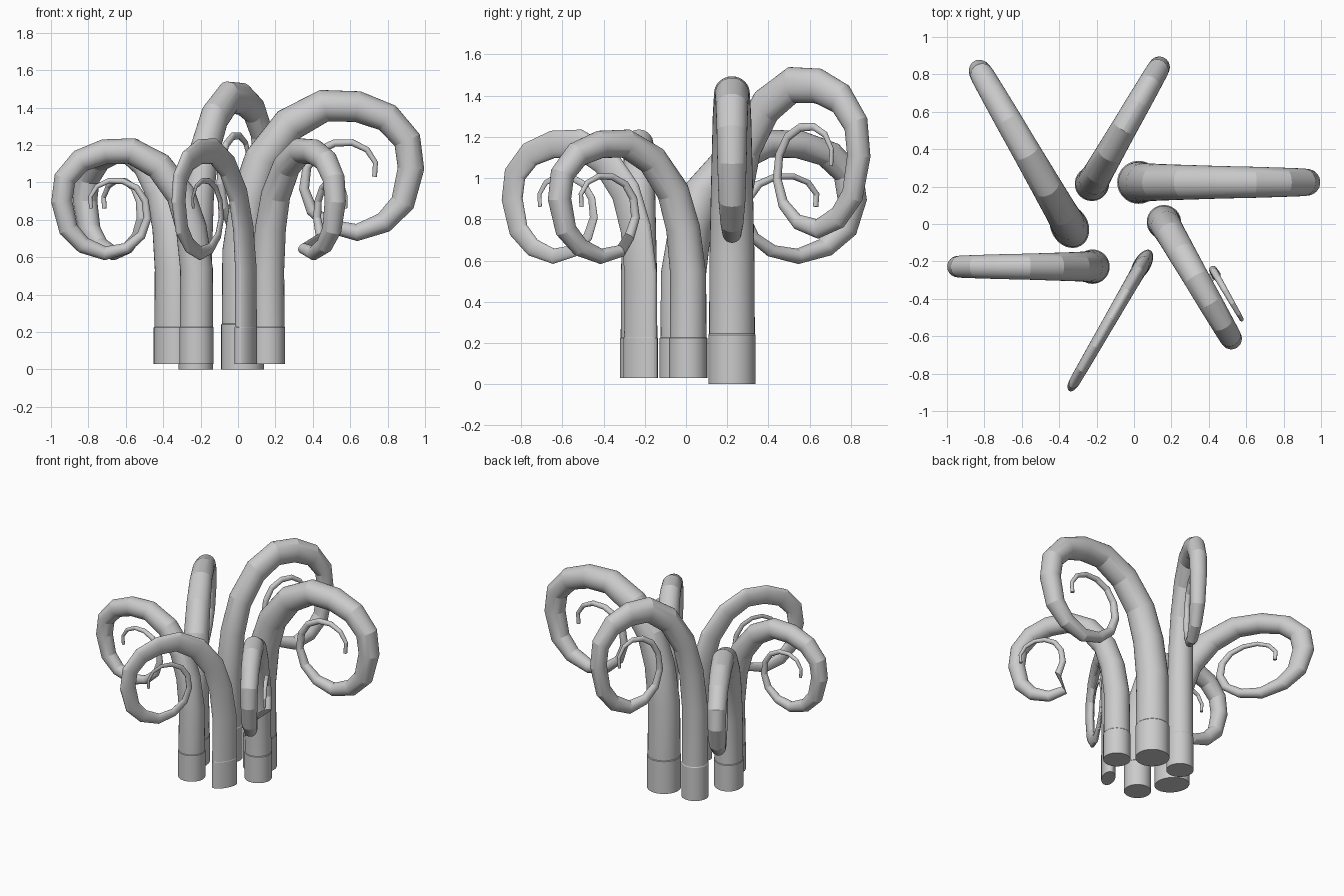
import bpy, bmesh, math
from mathutils import Vector

if "Cube" in bpy.data.objects:
    bpy.data.objects.remove(bpy.data.objects["Cube"])

SIDES = 32
# curl profile: outward distance, height, radius
PATH = [(0, 0, .115), (0, .24, .115), (0, .245, .111), (0, .63, .109), (.035, .90, .103),
        (.105, 1.12, .098), (.25, 1.31, .093), (.435, 1.41, .087), (.615, 1.405, .083),
        (.775, 1.345, .078), (.88, 1.225, .074), (.90, 1.075, .071), (.855, .89, .065),
        (.755, .785, .056), (.61, .732, .046), (.47, .765, .037), (.37, .85, .031),
        (.328, .965, .027), (.343, 1.08, .024), (.40, 1.165, .022), (.49, 1.21, .020),
        (.585, 1.213, .018), (.665, 1.175, .016), (.71, 1.105, .014), (.705, 1.03, .013)]


def tentacle(name, base, angle, reach, width, height, shift_from=None, shift=(0, 0)):
    """Tapered curled tube in a vertical plane, scaled along reach, width and height."""
    a = math.radians(angle)
    out = Vector((math.cos(a), math.sin(a), 0))
    side = Vector((-math.sin(a), math.cos(a), 0))
    up = Vector((0, 0, 1))
    bm = bmesh.new()
    rings = []
    for i, (u, z, r) in enumerate(PATH):
        p0, p1 = PATH[max(i - 1, 0)], PATH[min(i + 1, len(PATH) - 1)]
        t = Vector((p1[0] - p0[0], p1[1] - p0[1])).normalized()
        if i == 0:
            t = Vector((0, 1))
        du, dw = shift if shift_from is not None and i >= shift_from else (0, 0)
        ring = []
        for k in range(SIDES):
            f = 2 * math.pi * k / SIDES
            c, s = r * math.cos(f), r * math.sin(f)
            ring.append(bm.verts.new(Vector(base)
                                     + out * ((u + c * t.y) * reach + du)
                                     + side * (s * width + dw)
                                     + up * ((z - c * t.x) * height)))
        rings.append(ring)
    for lo, hi in zip(rings, rings[1:]):
        for k in range(SIDES):
            n = (k + 1) % SIDES
            bm.faces.new((lo[k], lo[n], hi[n], hi[k]))
    bm.faces.new(rings[0][::-1])
    bm.faces.new(rings[-1])
    bmesh.ops.recalc_face_normals(bm, faces=bm.faces)
    me = bpy.data.meshes.new(name)
    bm.to_mesh(me)
    bm.free()
    ob = bpy.data.objects.new(name, me)
    bpy.context.collection.objects.link(ob)
    bpy.context.view_layer.objects.active = ob
    ob.select_set(True)
    bpy.ops.object.shade_smooth_by_angle(angle=math.radians(14))
    ob.select_set(False)


# two tall tentacles at the back
tentacle("tentacle_right", (.025, .223, 0), 0, 1, 1, 1)
tentacle("tentacle_back_right", (-.225, .215, 0), 60, .8, .8, 1.03)
# four shorter tentacles
tentacle("tentacle_back_left", (-.345, -.012, .03), 120, 1.05, .87, .807)
tentacle("tentacle_left", (-.222, -.228, .03), 180, .8, .8, .807)
tentacle("tentacle_front_left", (.042, -.22, .03), 240, .8, .4, .807)
# front right one has its inner curl knocked sideways
tentacle("tentacle_front_right", (.16, .01, .03), 300, .8, .8, .807,
         shift_from=16, shift=(.09, .10))
